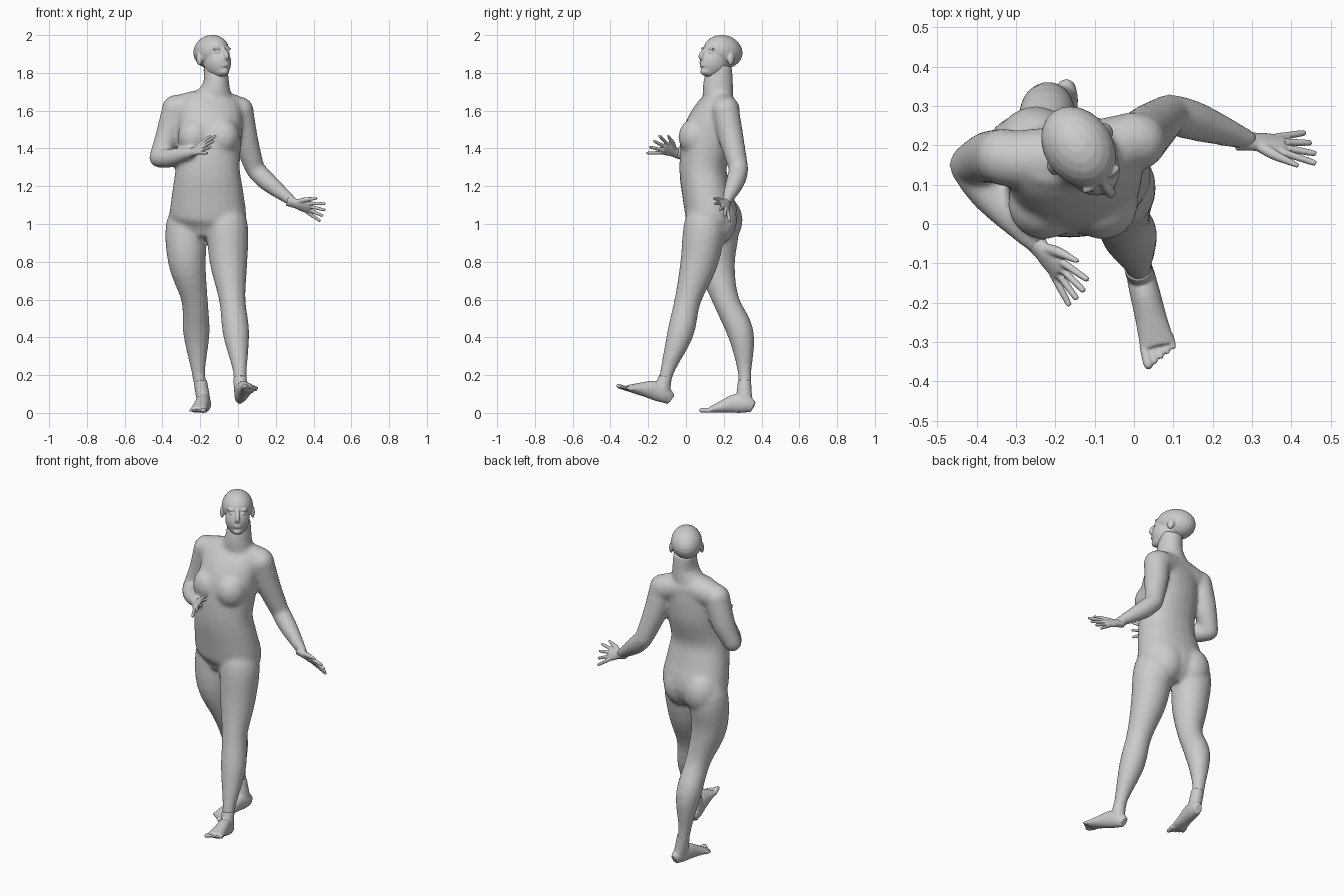
import bpy, bmesh
from math import cos, sin, pi, radians, copysign
from mathutils import Matrix, Vector

cube = bpy.data.objects.get("Cube")
if cube:
    bpy.data.objects.remove(cube, do_unlink=True)

GREY = (0.6, 0.6, 0.6, 1)
RIGHTWARD, BACKWARD, UP = Vector((1, 0, 0)), Vector((0, 1, 0)), Vector((0, 0, 1))
SIDES, STEPS = 24, 4

skin = bpy.data.materials.new("plain grey")
skin.use_nodes = True
skin.diffuse_color = GREY
skin.node_tree.nodes["Principled BSDF"].inputs["Base Color"].default_value = GREY


def smooth_path(rings):
    """Fill in extra rings along a smooth curve through the given ones."""
    points = [Vector(ring) for ring in rings]
    padded = [points[0], *points, points[-1]]
    path = []
    for before, start, end, after in zip(padded, padded[1:], padded[2:], padded[3:]):
        leave, arrive = (end - before) / 2, (after - start) / 2
        for step in range(STEPS):
            t = step / STEPS
            ease = t * t * (3 - 2 * t)
            path.append(start.lerp(end, ease)
                        + leave * t * (1 - t) ** 2 - arrive * t * t * (1 - t))
    return path + [points[-1]]


def loft(bm, rings, side=RIGHTWARD, power=2, twist=(0, 0)):
    """Skin elliptical rings (x, y, z, half width, half depth if different)."""
    path = smooth_path([(*ring, ring[-1])[:5] for ring in rings])
    centres = [Vector(ring[:3]) for ring in path]
    last = len(path) - 1
    loops = []
    for i, ring in enumerate(path):
        tangent = (centres[min(i + 1, last)] - centres[max(i - 1, 0)]).normalized()
        yaw = radians(twist[0] + (twist[1] - twist[0]) * i / last)
        across = Matrix.Rotation(yaw, 3, 'Z') @ Vector(side)
        across = (across - tangent * across.dot(tangent)).normalized()
        depth = tangent.cross(across)
        loop = []
        for k in range(SIDES):
            angle = 2 * pi * k / SIDES
            c, s = (copysign(abs(f) ** (2 / power), f) for f in (cos(angle), sin(angle)))
            loop.append(bm.verts.new(centres[i] + across * ring[3] * c + depth * ring[4] * s))
        loops.append(loop)
    for low, high in zip(loops, loops[1:]):
        for k in range(SIDES):
            following = (k + 1) % SIDES
            bm.faces.new((low[k], low[following], high[following], high[k]))
    bm.faces.new(reversed(loops[0]))
    bm.faces.new(loops[-1])


def blob(bm, centre, size):
    """Ellipsoid with the given half sizes."""
    matrix = Matrix.Translation(centre) @ Matrix.Diagonal((*size, 1))
    bmesh.ops.create_uvsphere(bm, u_segments=SIDES, v_segments=SIDES // 2,
                              radius=1, matrix=matrix)


def finish(bm, name, voxel, smoothing):
    """Fuse the overlapping masses into one skin and soften the joins."""
    bmesh.ops.recalc_face_normals(bm, faces=bm.faces[:])
    mesh = bpy.data.meshes.new(name)
    bm.to_mesh(mesh)
    bm.free()
    mesh.materials.append(skin)
    mesh.shade_smooth()
    obj = bpy.data.objects.new(name, mesh)
    bpy.context.collection.objects.link(obj)
    remesh = obj.modifiers.new("fuse", 'REMESH')
    remesh.mode = 'VOXEL'
    remesh.voxel_size = voxel
    remesh.use_smooth_shade = True
    soften = obj.modifiers.new("soften", 'SMOOTH')
    soften.factor = 0.5
    soften.iterations = smoothing
    return obj


# Torso twists from the hips to the shoulders, with the neck on top
body = bmesh.new()
loft(body, [
    (-.17, .13, .92, .13, .08),
    (-.16, .14, 1.02, .2, .135),
    (-.16, .11, 1.16, .19, .13),
    (-.16, .09, 1.3, .17, .125),
    (-.15, .12, 1.48, .17, .135),
    (-.15, .16, 1.62, .17, .1),
    (-.15, .17, 1.69, .12, .06),
], power=2.2, twist=(-10, 13))
loft(body, [(-.13, .17, 1.66, .11, .08), (-.115, .17, 1.74, .07, .08), (-.12, .18, 1.84, .065)])
loft(body, [(-.33, .165, 1.61, .07), (-.15, .17, 1.63, .085), (.02, .22, 1.6, .07)], BACKWARD)
for x in (-.23, -.08):
    blob(body, (x, .05, 1.46), (.09, .09, .1))
for x, y in ((-.25, .19), (-.09, .16)):
    blob(body, (x, y, 1.02), (.105, .11, .13))

# Legs share heights and thicknesses: the left one leads, the right one trails
leg_heights = (1.12, 1, .8, .6, .42, .22, .1)
leg_radii = (.07, .11, .1, .07, .07, .037, .036)
left_leg = (-.1, -.06, -.05, -.03, -.01, .01, .01), (.11, .1, .07, .01, -.03, -.1, -.12)
right_leg = (-.23, -.27, -.27, -.23, -.22, -.21, -.19), (.14, .17, .16, .21, .29, .31, .31)
for across, along in (left_leg, right_leg):
    loft(body, zip(across, along, leg_heights, leg_radii))

# Arms: shoulder, elbow and wrist joints, with a bulge point between each pair
upper_radii, fore_radii = (.072, .066, .051), (.051, .05, .025)
left_wrist, right_wrist = (.3, .21, 1.11), (-.24, -.06, 1.38)
left_arm = (.01, .21, 1.6), (.04, .24, 1.45), (.09, .28, 1.29), (.16, .26, 1.22), left_wrist
right_arm = (-.33, .17, 1.61), (-.37, .17, 1.47), (-.42, .15, 1.35), (-.36, .07, 1.35), right_wrist
for joints, side in ((left_arm, BACKWARD), (right_arm, (1, 1, 0))):
    for stretch, radii in ((joints[:3], upper_radii), (joints[2:], fore_radii)):
        loft(body, [(*joint, radius) for joint, radius in zip(stretch, radii)], side)
    for joint, radius in ((joints[0], .073), (joints[2], .05)):
        blob(body, joint, (radius, radius, radius))
finish(body, "body", .01, 12)


# Hands: palm, four spread fingers and a thumb
def hand(name, wrist, forward, toward_thumb):
    bm = bmesh.new()
    wrist, forward = Vector(wrist), Vector(forward).normalized()
    side = Vector(toward_thumb)
    side = (side - forward * side.dot(forward)).normalized()

    def place(along, over):
        return wrist + forward * along + side * over

    palm = ((-.04, .028, .027), (.01, .028, .02), (.04, .035, .017), (.085, .037, .012))
    loft(bm, [(*place(along, 0), wide, thick) for along, wide, thick in palm], side)
    for finger in range(4):
        spread = 1.5 - finger
        root = place(.07, .019 * spread)
        reach = (forward + side * .25 * spread) * (.1 - .008 * abs(spread - .3))
        loft(bm, [(*root, .01), (*(root + reach * .9), .008), (*(root + reach), .004)], side)
    thumb = ((.01, .01, .014), (.05, .045, .013), (.11, .08, .006))
    loft(bm, [(*place(along, over), radius) for along, over, radius in thumb], side)
    finish(bm, name, .004, 2)


hand("left_hand", left_wrist, (.9, -.1, -.3), (0, -.6, .8))
hand("right_hand", right_wrist, (.6, -.7, .25), (.4, .4, .7))


# Feet: one profile laid along the sole, an ankle, then toes from big to little
foot_profile = ((0, .02, .03), (.15, .034, .045), (.4, .038, .05), (.7, .04, .034), (1, .045, .016))


def foot(name, heel, ball, ankle, inner):
    bm = bmesh.new()
    heel, ball, ankle = Vector(heel), Vector(ball), Vector(ankle)
    forward = (ball - heel).normalized()
    side = forward.cross(UP).normalized() * inner
    loft(bm, [(*(heel.lerp(ball, along) + UP * thick), wide, thick)
              for along, wide, thick in foot_profile], side)
    heel_core = heel.lerp(ball, .22) + UP * .045
    loft(bm, [(*ankle, .035), (*ankle.lerp(heel_core, .6), .036, .042),
              (*heel_core, .034, .055)], side)
    for toe in range(5):
        radius = .008 if toe else .012
        root = ball + UP * .014 + side * (.034 - .018 * toe) - forward * (.01 + .003 * toe)
        reach = forward * (.064 - .006 * toe)
        loft(bm, [(*root, radius), (*(root + reach * .8), radius),
                  (*(root + reach), radius / 2)], side)
    finish(bm, name, .004, 3)


foot("left_foot", (.005, -.08, .04), (.06, -.31, .115), (.01, -.11, .19), 1)
foot("right_foot", (-.17, .355, 0), (-.21, .13, 0), (-.2, .31, .17), -1)

# Head: skull, face and jaw masses, then turned and tipped back
head = bmesh.new()
blob(head, (0, .015, .025), (.087, .112, .088))
blob(head, (0, -.03, -.04), (.068, .083, .085))
blob(head, (0, -.055, -.085), (.045, .045, .04))
blob(head, (0, -.085, -.1), (.024, .02, .018))
nose = (-.09, .03, .009), (-.122, -.02, .013), (-.105, -.036, .012)
loft(head, [(0, *point) for point in nose])
for lip_height in (-.06, -.071):
    blob(head, (0, -.103, lip_height), (.022, .012, .005))
face_pairs = {
    "brow": ((.032, -.086, .024), (.026, .012, .008)),
    "eye": ((.03, -.087, .003), (.016, .012, .007)),
    "ear": ((.085, .015, -.015), (.012, .02, .034)),
}
for (x, y, z), size in face_pairs.values():
    for mirror in (-1, 1):
        blob(head, (mirror * x, y, z), size)
skull = finish(head, "head", .005, 3)
skull.matrix_world = (Matrix.Translation((-.13, .18, 1.89))
                      @ Matrix.Rotation(radians(35), 4, 'Z')
                      @ Matrix.Rotation(radians(-10), 4, 'X'))
